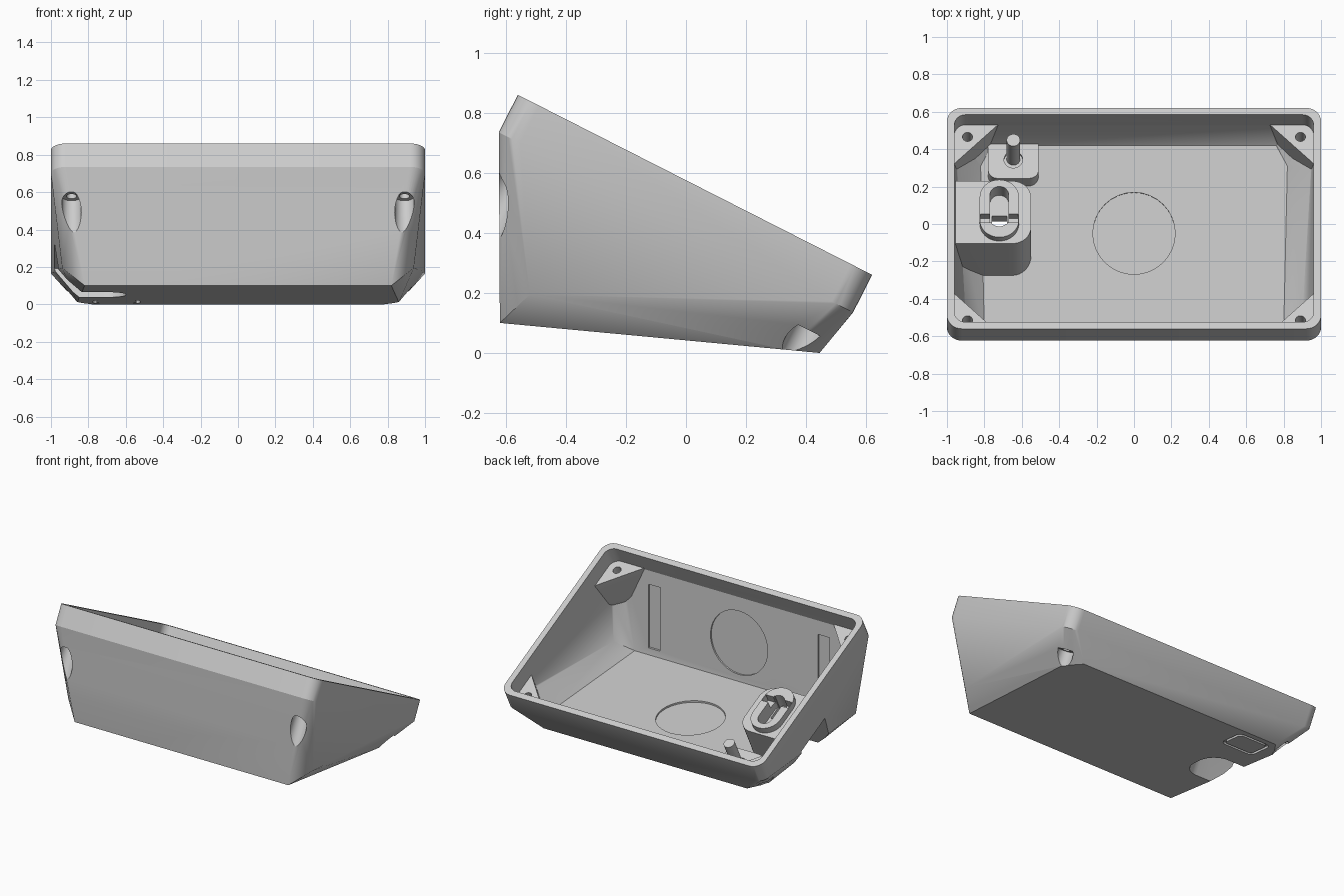
import bpy, bmesh, math
from mathutils import Matrix, Vector

old = bpy.data.objects.get("Cube")
if old:
    bpy.data.objects.remove(old, do_unlink=True)

grey = bpy.data.materials.new("light_grey_plastic")
grey.use_nodes = True
colour = (0.6, 0.6, 0.6, 1)
grey.diffuse_color = colour
grey.node_tree.nodes["Principled BSDF"].inputs["Base Color"].default_value = colour


def frame(y, z, angle):
    return Matrix.Translation((0, y, z)) @ Matrix.Rotation(angle, 4, 'X')


RIM = frame(0.03, 0.56, -math.asin(0.453))        # sloping open face
FLOOR = frame(-0.05, 0.092, -math.atan(0.094))    # inner floor
WALL = frame(-0.58, 0, -math.pi / 2)              # inner front wall, local y is -z


def rrect(cx, cy, w, h, r, n=8):
    """Outline of a rounded rectangle; a circle when r is half its size."""
    pts = []
    corners = [(1, 1), (-1, 1), (-1, -1), (1, -1)]
    for q, (sx, sy) in enumerate(corners):
        for i in range(n + 1):
            a = (q + i / n) * math.pi / 2
            pts.append((cx + sx * (w / 2 - r) + r * math.cos(a),
                        cy + sy * (h / 2 - r) + r * math.sin(a)))
    return pts


def circle(cx, cy, r):
    return rrect(cx, cy, 2 * r, 2 * r, r)


def box(cx, cy, w, h):
    return [(cx + a * w / 2, cy + b * h / 2) for a, b in ((1, 1), (-1, 1), (-1, -1), (1, -1))]


def place(m, pts, d):
    return [m @ Vector((x, y, d)) for x, y in pts]


def hull(name, points):
    """Solid convex object around a set of points."""
    bm = bmesh.new()
    for p in points:
        bm.verts.new(p)
    bmesh.ops.remove_doubles(bm, verts=bm.verts, dist=0.0005)
    res = bmesh.ops.convex_hull(bm, input=bm.verts)
    loose = {g for g in res["geom_interior"] + res["geom_unused"] if isinstance(g, bmesh.types.BMVert)}
    bmesh.ops.delete(bm, geom=[v for v in loose if v.is_valid and not v.link_faces], context='VERTS')
    bmesh.ops.dissolve_limit(bm, angle_limit=0.005, verts=bm.verts, edges=bm.edges)
    bmesh.ops.recalc_face_normals(bm, faces=bm.faces)
    me = bpy.data.meshes.new(name)
    bm.to_mesh(me)
    bm.free()
    me.materials.append(grey)
    ob = bpy.data.objects.new(name, me)
    bpy.context.collection.objects.link(ob)
    return ob


def prism(name, m, pts, d0, d1):
    return hull(name, place(m, pts, d0) + place(m, pts, d1))


def combine(target, tool, op='DIFFERENCE'):
    """Apply a boolean and remove the tool."""
    mod = target.modifiers.new("bool", 'BOOLEAN')
    mod.operation, mod.object, mod.solver = op, tool, 'EXACT'
    bpy.context.view_layer.objects.active = target
    bpy.ops.object.modifier_apply(modifier=mod.name)
    bpy.data.objects.remove(tool, do_unlink=True)


def mirrored(points):
    return [Vector((s * x, y, z)) for x, y, z in points for s in (1, -1)]


# Outer body: rounded rim band blending into a chamfered base
outline = rrect(0, 0, 2, 1.324, 0.08)
shell = hull("enclosure_shell", place(RIM, outline, 0) + place(RIM, outline, -0.14) + mirrored([
    (0.82, -0.62, 0.10), (0.94, -0.52, 0.195), (0.94, 0.27, 0.12),
    (0.86, 0.33, 0.011), (0.78, 0.445, 0)]))

# Cavity
inner = rrect(0, 0, 1.92, 1.244, 0.06)
cavity = hull("cavity", place(RIM, inner, 0.05) + place(RIM, inner, -0.13) + mirrored([
    (0.80, -0.58, 0.142), (0.90, -0.49, 0.215), (0.90, 0.25, 0.15),
    (0.82, 0.31, 0.058), (0.76, 0.42, 0.048)]))

# Tapered screw blocks left standing in the corners
corners = [(sx, sy) for sx in (1, -1) for sy in (1, -1)]


def corner_triangle(sx, sy, leg):
    return [(sx * 1.0, sy * 0.67), (sx * (0.97 - leg), sy * 0.67),
            (sx * (0.97 - leg), sy * 0.63), (sx * 0.97, sy * (0.63 - leg)),
            (sx * 1.0, sy * (0.63 - leg))]


for sx, sy in corners:
    big, small = corner_triangle(sx, sy, 0.25), corner_triangle(sx, sy, 0.1)
    combine(cavity, hull("block", place(RIM, big, -0.12) + place(RIM, big, -0.32)
                         + place(RIM, small, -0.62)))

# Cable boss and small button boss left standing on the floor
combine(cavity, prism("cable_boss", RIM, rrect(-0.85, 0.118, 0.6, 0.375, 0.1), -0.16, -0.8))
combine(cavity, prism("button_boss", RIM, rrect(-0.645, 0.5, 0.27, 0.245, 0.05), -0.27, -0.6))
combine(shell, cavity)

# Raised collar on the cable boss
combine(shell, prism("collar", RIM, rrect(-0.72, 0.118, 0.21, 0.345, 0.104), -0.2, -0.115), 'UNION')

# Cable notch through the side and the bottom, with its slot
combine(shell, prism("notch", RIM, rrect(-0.9, 0.115, 0.6, 0.29, 0.12), -0.28, -0.9))
combine(shell, prism("slot", RIM, rrect(-0.72, 0.13, 0.1, 0.24, 0.05), 0, -0.22))
combine(shell, prism("slot_bar", RIM, box(-0.72, 0.06, 0.2, 0.05), 0, -0.17))
combine(shell, prism("slot_hole", RIM, box(-0.72, 0.075, 0.08, 0.1), 0, -0.4))

# Screw holes, with clearance scallops below
for sx, sy in corners:
    combine(shell, prism("screw", RIM, circle(sx * 0.89, sy * 0.55, 0.027), 0, -0.3))
    combine(shell, prism("scallop", RIM, circle(sx * 0.89, sy * 0.55, 0.052), -0.26, -0.95))

# Shallow recesses in the floor and the front wall
combine(shell, prism("floor_disc", FLOOR, circle(0, 0, 0.22), -0.012, 0.03))
combine(shell, prism("wall_disc", WALL, circle(0, -0.41, 0.22), -0.012, 0.03))
for sx in (1, -1):
    combine(shell, prism("wall_slot", WALL, box(sx * 0.65, -0.41, 0.09, 0.44), -0.015, 0.03))

# Square groove around the button on the underside
groove = prism("groove", FLOOR, rrect(-0.65, 0.365, 0.25, 0.19, 0.04), -0.1, -0.03)
combine(groove, prism("island", FLOOR, rrect(-0.65, 0.365, 0.215, 0.155, 0.025), -0.2, 0.1))
combine(shell, groove)

# Socket and post on the button boss
combine(shell, prism("socket", RIM, circle(-0.645, 0.49, 0.05), -0.2, -0.285))
post = prism("button_post", RIM, circle(-0.645, 0.5, 0.036), -0.3, -0.06)

for ob in (shell, post):
    bpy.ops.object.select_all(action='DESELECT')
    ob.select_set(True)
    bpy.context.view_layer.objects.active = ob
    bpy.ops.object.shade_smooth_by_angle(angle=math.radians(22))
